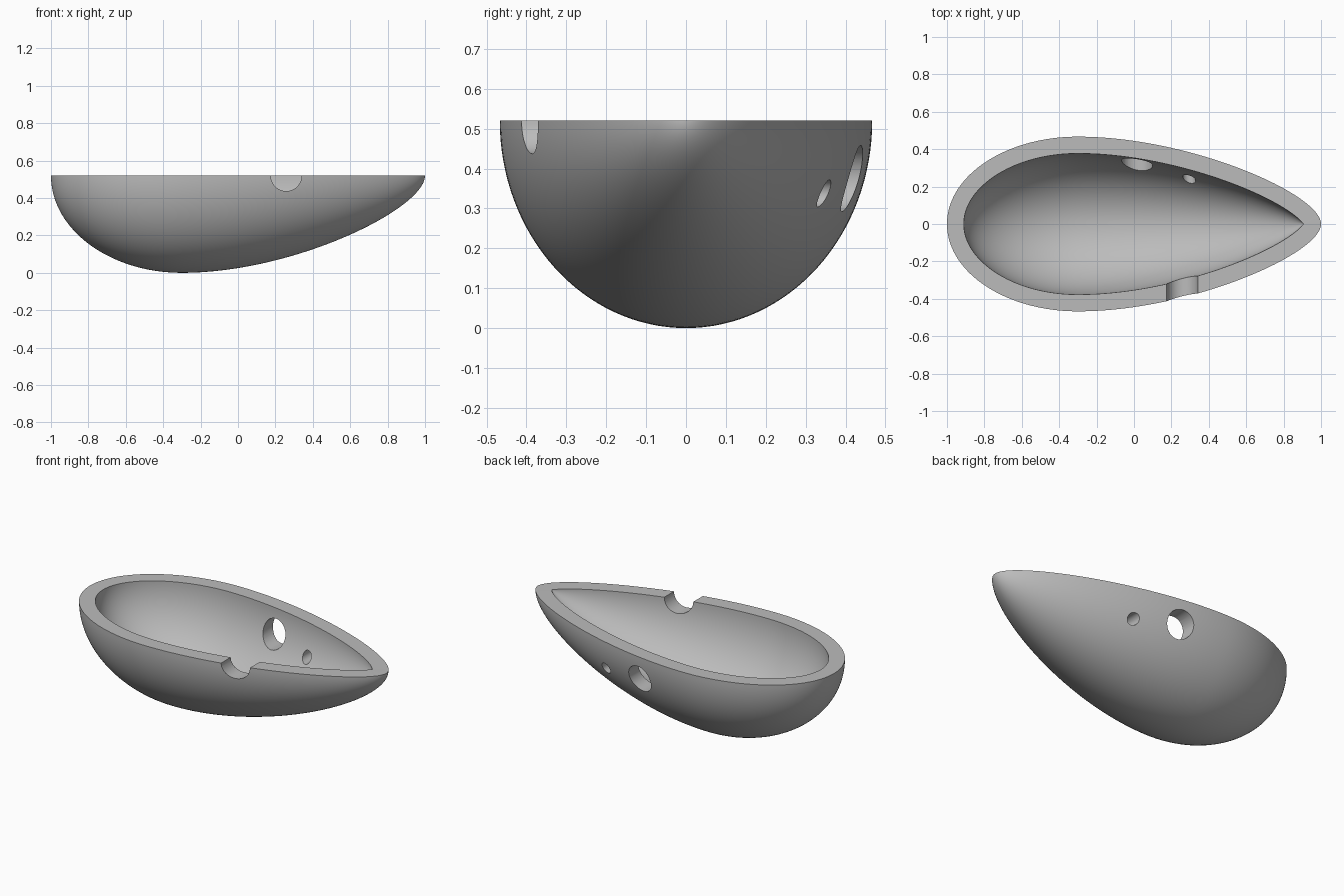
import bpy, bmesh, math
from mathutils import Vector
from mathutils.geometry import interpolate_bezier

if "Cube" in bpy.data.objects:
    bpy.data.objects.remove(bpy.data.objects["Cube"])

RIM_Z, HALF_WIDTH, WALL = 0.52, 0.467, 0.09
DEPTH_OUT = RIM_Z / HALF_WIDTH
DEPTH_IN = (RIM_Z - WALL) / (HALF_WIDTH - WALL)
SEGMENTS = 64

grey = bpy.data.materials.new("plain_grey")
grey.use_nodes = True
colour = (0.5, 0.5, 0.5, 1)
grey.diffuse_color = colour
grey.node_tree.nodes["Principled BSDF"].inputs["Base Color"].default_value = colour


def teardrop():
    """Half outline of the rim, from the blunt end to the pointed end."""
    widest = Vector((-0.3, HALF_WIDTH, 0))
    blunt = interpolate_bezier(Vector((-1, 0, 0)), Vector((-1, 0.258, 0)),
                               Vector((-0.687, HALF_WIDTH, 0)), widest, 40)
    point = interpolate_bezier(widest, Vector((0.3, HALF_WIDTH, 0)),
                               Vector((1, 0.16, 0)), Vector((1, 0, 0)), 60)
    return blunt + point[1:]


def inset(outline):
    """Move the outline inward by the wall thickness, ending in a sharp tip."""
    moved = []
    for i, p in enumerate(outline):
        t = outline[min(i + 1, len(outline) - 1)] - outline[max(i - 1, 0)]
        if i in (0, len(outline) - 1):
            t = Vector((0, 1 if i == 0 else -1, 0))
        t.normalize()
        moved.append(p + Vector((t.y, -t.x, 0)) * WALL)
    moved[0].y = 0
    tip = None
    for i in range(1, len(moved)):
        if tip is None and moved[i].y <= 0:
            a, b = moved[i - 1], moved[i]
            tip = a.lerp(b, a.y / (a.y - b.y))
        if tip is not None:
            moved[i] = tip.copy()
    return moved


def add_bowl(bm, outline, depth):
    """Sweep the half outline around the underside."""
    rows = []
    for p in outline:
        angles = [math.pi * j / SEGMENTS for j in range(SEGMENTS + 1)]
        rows.append([bm.verts.new((p.x, p.y * math.cos(a),
                                   RIM_Z - p.y * depth * math.sin(a))) for a in angles])
    for r, s in zip(rows, rows[1:]):
        for j in range(SEGMENTS):
            bm.faces.new((r[j], r[j + 1], s[j + 1], s[j]))
    return rows


# Hollow half shell with a flat rim
bm = bmesh.new()
outline = teardrop()
outer = add_bowl(bm, outline, DEPTH_OUT)
inner = add_bowl(bm, inset(outline), DEPTH_IN)
for i in range(len(outline) - 1):
    for j in (0, SEGMENTS):
        bm.faces.new((outer[i][j], outer[i + 1][j], inner[i + 1][j], inner[i][j]))
bmesh.ops.remove_doubles(bm, verts=bm.verts, dist=0.0001)
bmesh.ops.dissolve_degenerate(bm, edges=bm.edges, dist=0.0001)
bmesh.ops.recalc_face_normals(bm, faces=bm.faces)
mesh = bpy.data.meshes.new("half_shell")
bm.to_mesh(mesh)
bm.free()
shell = bpy.data.objects.new("half_shell", mesh)
bpy.context.collection.objects.link(shell)
mesh.materials.append(grey)


def drill(name, x, y, z, radius):
    """Cut a round hole through the wall, front to back."""
    bpy.ops.mesh.primitive_cylinder_add(vertices=48, radius=radius, depth=0.4,
                                        location=(x, y, z), rotation=(math.pi / 2, 0, 0))
    cutter = bpy.context.object
    cutter.name = name
    cutter.hide_render = True
    cutter.data.materials.append(grey)
    cut = shell.modifiers.new(name, 'BOOLEAN')
    cut.operation, cut.solver, cut.object = 'DIFFERENCE', 'EXACT', cutter
    bpy.context.view_layer.objects.active = shell
    bpy.ops.object.modifier_apply(modifier=name)
    bpy.data.objects.remove(cutter)


# Rim notch in front, two finger holes behind
drill("rim_notch", 0.258, -0.38, RIM_Z, 0.083)
drill("large_hole", 0.017, 0.38, 0.375, 0.083)
drill("small_hole", 0.295, 0.33, 0.338, 0.034)

bpy.ops.object.select_all(action='DESELECT')
shell.select_set(True)
bpy.context.view_layer.objects.active = shell
bpy.ops.object.shade_smooth_by_angle(angle=math.radians(30))
